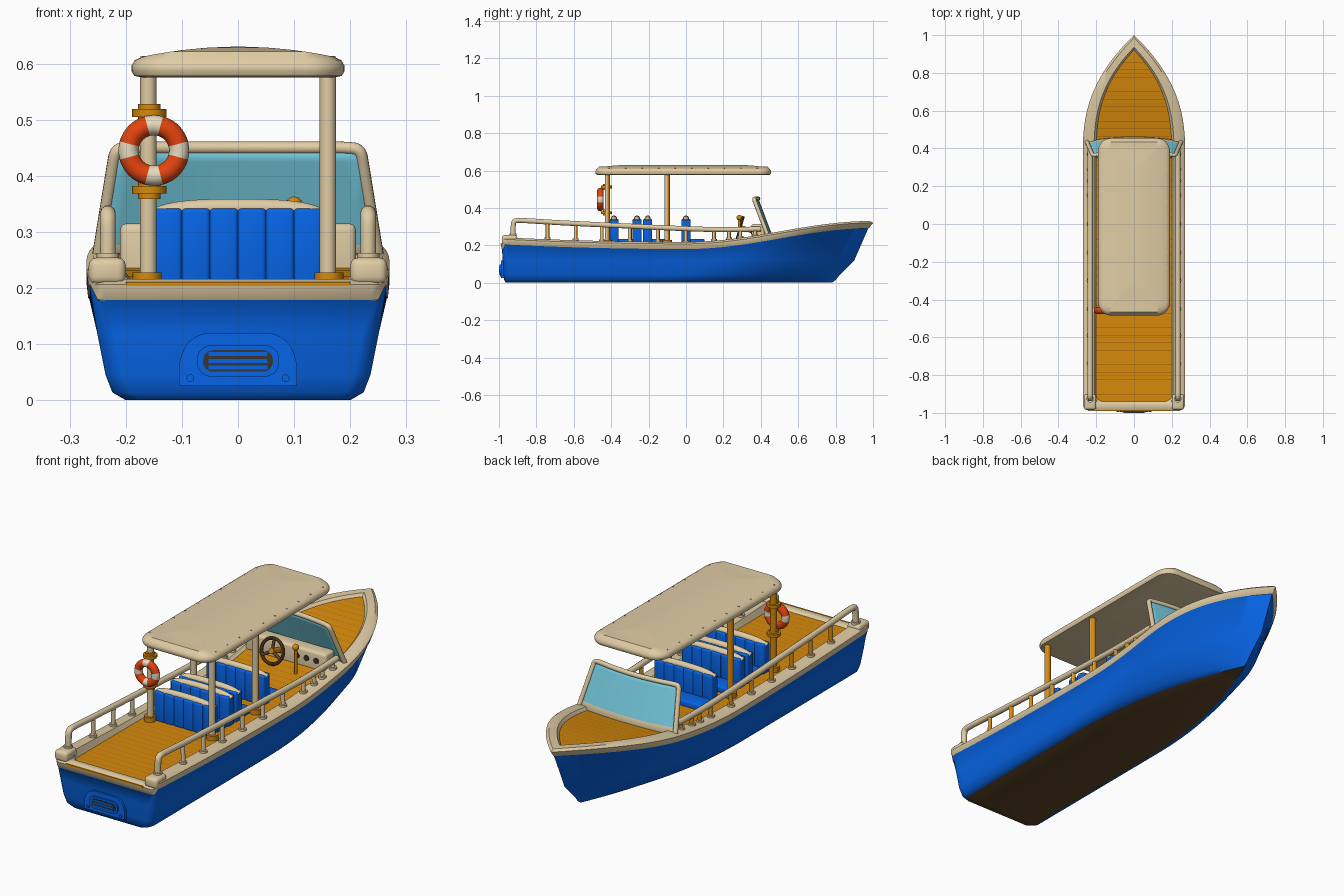
import bpy, bmesh, math
from mathutils import Vector

old = bpy.data.objects.get("Cube")
if old:
    bpy.data.objects.remove(old, do_unlink=True)


def material(name, *rgb):
    lin = [((c / 255 + 0.055) / 1.055) ** 2.4 for c in rgb] + [1]
    m = bpy.data.materials.new(name)
    m.use_nodes = True
    m.diffuse_color = lin
    m.node_tree.nodes["Principled BSDF"].inputs["Base Color"].default_value = lin
    return m


BLUE = material("hull blue", 6, 102, 234)
CREAM = material("cream", 225, 205, 165)
WOOD = material("deck wood", 215, 138, 12)
SEAM = material("plank seam", 165, 102, 12)
BROWN = material("bottom brown", 94, 68, 36)
GLASS = material("window glass", 118, 204, 224)
RED = material("ring red", 228, 68, 14)
WHITE = material("ring white", 235, 222, 195)
DARK = material("dark trim", 58, 52, 46)


def finish(o, mats, angle=40):
    for m in mats:
        o.data.materials.append(m)
    bpy.ops.object.select_all(action="DESELECT")
    o.select_set(True)
    bpy.context.view_layer.objects.active = o
    bpy.ops.object.shade_smooth_by_angle(angle=math.radians(angle))
    return o


def from_bmesh(name, bm, *mats):
    bmesh.ops.recalc_face_normals(bm, faces=bm.faces)
    me = bpy.data.meshes.new(name)
    bm.to_mesh(me)
    bm.free()
    o = bpy.data.objects.new(name, me)
    bpy.context.collection.objects.link(o)
    return finish(o, mats)


def box(name, center, size, mat, bevel=0.0):
    bm = bmesh.new()
    bmesh.ops.create_cube(bm, size=1)
    for v in bm.verts:
        v.co = Vector(center) + v.co * Vector(size)
    if bevel:
        bmesh.ops.bevel(bm, geom=bm.edges[:], offset=bevel, segments=3, profile=0.5, affect="EDGES")
    return from_bmesh(name, bm, mat)


def tube(name, pts, r, mat, smooth=False):
    cu = bpy.data.curves.new(name, "CURVE")
    cu.dimensions, cu.bevel_depth, cu.bevel_resolution, cu.use_fill_caps = "3D", r, 3, True
    s = cu.splines.new("NURBS" if smooth else "POLY")
    s.points.add(len(pts) - 1)
    for p, co in zip(s.points, pts):
        p.co = (*co, 1)
    if smooth:
        s.order_u, s.use_endpoint_u, s.resolution_u = 3, True, 6
    o = bpy.data.objects.new(name, cu)
    bpy.context.collection.objects.link(o)
    bpy.ops.object.select_all(action="DESELECT")
    o.select_set(True)
    bpy.context.view_layer.objects.active = o
    bpy.ops.object.convert(target="MESH")
    return finish(bpy.context.view_layer.objects.active, [mat])


# Upright with a wooden face towards the bow
def upright(name, bottom, top, r):
    o = tube(name, [bottom, top], r, CREAM)
    o.data.materials.append(WOOD)
    for f in o.data.polygons:
        f.material_index = int(f.normal.y > 0.3)


def loft(name, rings, mat):
    bm = bmesh.new()
    rows = [[bm.verts.new(p) for p in ring] for ring in rings]
    n = len(rows[0])
    for a, b in zip(rows, rows[1:]):
        for j in range(n):
            bm.faces.new((a[j], a[(j + 1) % n], b[(j + 1) % n], b[j]))
    bm.faces.new(rows[0])
    bm.faces.new(rows[-1])
    return from_bmesh(name, bm, mat)


def round_rect(hx, hy, r, seg=6):
    pts = []
    for q, (sx, sy) in enumerate([(1, 1), (-1, 1), (-1, -1), (1, -1)]):
        for i in range(seg + 1):
            a = (q + i / seg) * math.pi / 2
            pts.append((sx * (hx - r) + r * math.cos(a), sy * (hy - r) + r * math.sin(a)))
    return pts


# Sheer line: height of the gunwale along the boat
def sheer(y):
    return 0.218 + (0.026 * y * y if y < 0 else 0.112 * math.sin(math.pi / 2 * min(y, 1)) ** 2)


# Hull levels: half width, stern y, bow y, height, drop below sheer, taper start, taper power
LEVELS = [
    (0.2, -0.965, 0.78, 0.0, None, 0.44, 2.2), (0.224, -0.972, 0.80, 0.014, None, 0.48, 2.2),
    (0.236, -0.976, 0.825, 0.045, None, 0.53, 2.3), (0.251, -0.98, 0.9, 0.12, None, 0.63, 2.4),
    (0.265, -0.984, 0.975, None, 0.038, 0.69, 2.4), (0.267, -0.986, 0.98, None, 0.036, 0.69, 2.4),
    (0.27, -0.99, 1.0, None, 0.01, 0.7, 2.3), (0.258, -0.975, 0.985, None, 0, 0.7, 2.3),
    (0.212, -0.945, 0.935, None, 0, 0.7, 2.6), (0.2, -0.94, 0.92, None, 0.013, 0.7, 2.7)]


def level_point(level, t):
    w, y0, y1, z, drop, t0, power = level
    y = y0 + t * (y1 - y0)
    taper = 1 - max(0, (t - t0) / (1 - t0)) ** power
    x = w * taper - 0.03 * max(0, 1 - t / 0.015) ** 2
    if z is None and level is LEVELS[-1]:
        z = sheer(max(y, 0)) - drop
    elif z is None:
        z = sheer(y) - drop - (0.027 if t < 0.005 else 0)
    return max(x, 0), y, z


bm = bmesh.new()
stations = [0, 0.004, 0.01, 0.016] + [0.03 + 0.97 * (1 - (1 - i / 40) ** 1.6) for i in range(41)]
rows = []
for t in stations:
    half = [level_point(l, t) for l in LEVELS]
    loop = half + [(-x, y, z) for x, y, z in reversed(half)]
    rows.append([bm.verts.new(p) for p in loop])
n = len(LEVELS)
strip = [0] * 4 + [1] * 5
loop_mats = strip + [2] + strip[::-1] + [3]
for a, b in zip(rows, rows[1:]):
    for j, m in enumerate(loop_mats):
        k = (j + 1) % (2 * n)
        bm.faces.new((a[j], a[k], b[k], b[j])).material_index = m
for k in range(n - 1):
    a = rows[0]
    bm.faces.new((a[k], a[k + 1], a[-2 - k], a[-1 - k])).material_index = strip[k]
bmesh.ops.remove_doubles(bm, verts=bm.verts, dist=0.0002)
from_bmesh("hull", bm, BLUE, CREAM, WOOD, BROWN)
box("transom_trim", (0, -0.986, 0.207), (0.4, 0.01, 0.007), WOOD)

# Plank seams across the deck
bm = bmesh.new()
for i in range(46):
    t = 0.02 + i * 0.021
    x, y, z = level_point(LEVELS[-1], t)
    z += 0.001
    bm.faces.new([bm.verts.new(p) for p in
                  ((-x, y, z), (x, y, z), (x, y + 0.002, z + 0.0005), (-x, y + 0.002, z + 0.0005))])
from_bmesh("plank_seams", bm, SEAM)

# Canopy with arched top and rivets
rings = []
for inset, z in ((0.02, 0.575), (0.005, 0.578), (0, 0.587), (0, 0.596), (0.006, 0.606),
                 (0.02, 0.61), (0.05, 0.61), (0.09, 0.61), (0.13, 0.61), (0.17, 0.61)):
    ring = []
    for x, y in round_rect(0.19 - inset, 0.47 - inset, max(0.07 - inset, 0.012)):
        arch = 0.02 * (1 - (x / 0.18) ** 2) if z >= 0.61 else 0
        ring.append((x, y - 0.015, z + arch))
    rings.append(ring)
loft("canopy", rings, CREAM)
for s in (-1, 1):
    for i in range(10):
        y = -0.41 + i * 0.088
        tube("canopy_rivet", [(s * 0.17, y, 0.6), (s * 0.17, y, 0.6135)], 0.004, CREAM)

# Canopy posts with wooden feet
for s in (-1, 1):
    for y in (-0.42, -0.1):
        upright("canopy_post", (s * 0.16, y, 0.2), (s * 0.16, y, 0.585), 0.015)
        tube("post_foot", [(s * 0.162, y, 0.2), (s * 0.162, y, 0.228)], 0.026, WOOD)

# Life ring with its holder collars
for z in (0.375, 0.512):
    tube("ring_collar", [(-0.158, -0.425, z - 0.007), (-0.158, -0.425, z + 0.007)], 0.031, WOOD)
    tube("ring_sleeve", [(-0.158, -0.425, z - 0.016), (-0.158, -0.425, z + 0.016)], 0.02, WOOD)
bpy.ops.mesh.primitive_torus_add(location=(-0.15, -0.458, 0.445), rotation=(math.pi / 2, 0, 0),
                                 major_radius=0.045, minor_radius=0.018,
                                 major_segments=48, minor_segments=16)
ring = bpy.context.object
ring.name = "life_ring"
finish(ring, [RED, WHITE])
for f in ring.data.polygons:
    a = math.degrees(math.atan2(f.center.y, f.center.x)) % 90
    f.material_index = int(min(a, 90 - a) < 15)

# Bench seats: channelled backs, cream top roll, low cushion
for y, facing in ((-0.385, 1), (-0.262, -1), (-0.205, 1), (0.0, 1)):
    for i in range(6):
        x = -0.125 + i * 0.05
        box("seat_back_panel", (x, y, 0.272), (0.051, 0.048, 0.14), BLUE, 0.008)
    tube("seat_top_roll", [(-0.147, y, 0.326), (-0.125, y, 0.34), (0, y, 0.345),
                           (0.125, y, 0.34), (0.147, y, 0.326)], 0.016, CREAM, True)
    depth = 0.05 if facing < 0 else 0.08
    box("seat_cushion", (0, y + facing * (0.02 + depth / 2), 0.218), (0.29, depth, 0.032), BLUE, 0.008)


# Windshield: raked pane with cream sill and tube frame
def pane(u, v):
    return u * (0.248 - 0.03 * v), 0.457 - 0.025 * u * u - 0.07 * v, 0.265 + 0.185 * v


bm = bmesh.new()
rows = [[bm.verts.new(pane(s * i / 8, v)) for i in range(-8, 9)]
        for v, s in ((-0.2, 1), (0.08, 1), (0.5, 1), (0.88, 1), (0.99, 0.93))]
for r, (a, b) in enumerate(zip(rows, rows[1:])):
    for j in range(16):
        bm.faces.new((a[j], a[j + 1], b[j + 1], b[j])).material_index = int(r > 0)
glass = from_bmesh("windshield", bm, CREAM, GLASS)
glass.modifiers.new("thickness", "SOLIDIFY").thickness = 0.008
side = [(1, -0.15), (1, 0.3), (1, 0.8), (1, 0.98), (0.9, 1), (0.6, 1), (0.3, 1)]
frame = [pane(-u, v) for u, v in side] + [pane(0, 1)] + [pane(u, v) for u, v in side[::-1]]
tube("windshield_frame", frame, 0.011, CREAM, True)

# Dashboard, steering wheel and throttle
box("dashboard", (0, 0.385, 0.257), (0.42, 0.07, 0.116), CREAM, 0.012)
for x in (0.06, 0.11, 0.16):
    tube("dash_gauge", [(x, 0.355, 0.275), (x, 0.347, 0.275)], 0.014, DARK)
hub = Vector((-0.025, 0.29, 0.295))
bpy.ops.mesh.primitive_torus_add(location=hub, rotation=(math.radians(75), 0, 0), major_radius=0.056,
                                 minor_radius=0.008, major_segments=32, minor_segments=8)
bpy.context.object.name = "steering_wheel"
finish(bpy.context.object, [BROWN])
tilt = Vector((0, math.cos(math.radians(75)), math.sin(math.radians(75))))
for k in range(3):
    a = math.radians(90 + 120 * k)
    tube("wheel_spoke", [hub, hub + 0.056 * (Vector((1, 0, 0)) * math.cos(a) + tilt * math.sin(a))],
         0.007, BROWN)
tube("wheel_column", [hub + Vector((0, -0.008, 0.003)), (-0.025, 0.36, 0.275)], 0.013, WOOD)
tube("throttle_lever", [(0.1, 0.285, 0.2), (0.1, 0.285, 0.34)], 0.007, WOOD)
bpy.ops.mesh.primitive_uv_sphere_add(segments=16, ring_count=10, radius=0.015, location=(0.1, 0.285, 0.348))
bpy.context.object.name = "throttle_knob"
finish(bpy.context.object, [WOOD])

# Side handrails with stanchions and corner blocks
RAIL = [(-0.925, 0.22), (-0.925, 0.3), (-0.92, 0.334), (-0.87, 0.333), (-0.7, 0.322),
        (-0.5, 0.312), (0, 0.288), (0.25, 0.282), (0.4, 0.288)]


def rail_height(y):
    for (ya, za), (yb, zb) in zip(RAIL[3:], RAIL[4:]):
        if ya <= y <= yb:
            return za + (zb - za) * (y - ya) / (yb - ya)


for s in (-1, 1):
    tube("handrail", [(s * 0.232, y, z) for y, z in RAIL], 0.014, CREAM, True)
    box("corner_block", (s * 0.233, -0.943, 0.23), (0.066, 0.082, 0.048), CREAM, 0.014)
    tube("rail_foot", [(s * 0.232, -0.925, 0.24), (s * 0.232, -0.925, 0.262)], 0.02, CREAM)
    for y in (-0.74, -0.59, -0.45, -0.3, -0.15, 0, 0.15, 0.23, 0.29, 0.37):
        base = sheer(y) - 0.005
        upright("rail_stanchion", (s * 0.234, y, base), (s * 0.232, y, rail_height(y)), 0.01)
        tube("stanchion_foot", [(s * 0.234, y, base), (s * 0.234, y, base + 0.014)], 0.017, CREAM)

# Transom plate with vent
arch = [(0.105, 0.025), (0.105, 0.065)]
arch += [(0.05 + 0.052 * math.cos(a), 0.068 + 0.052 * math.sin(a))
         for a in (math.radians(15 * i) for i in range(1, 7))]
arch += [(-x, z) for x, z in reversed(arch)]
loft("transom_plate", [[(x, y, z) for x, z in arch] for y in (-0.965, -0.989)], BLUE)
for name, hx, hz, y, mat in (("vent_rim", 0.073, 0.028, -0.996, BLUE),
                             ("vent_recess", 0.062, 0.019, -0.998, DARK)):
    loft(name, [[(x, yy, z + 0.07) for x, z in round_rect(hx, hz, hz * 0.9)] for yy in (-0.98, y)], mat)
for z in (0.058, 0.07, 0.082):
    box("vent_slat", (0, -0.997, z), (0.105, 0.006, 0.007), BLUE)
for x in (-0.085, 0.085):
    tube("plate_bolt", [(x, -0.985, 0.039), (x, -0.994, 0.039)], 0.007, BLUE)
